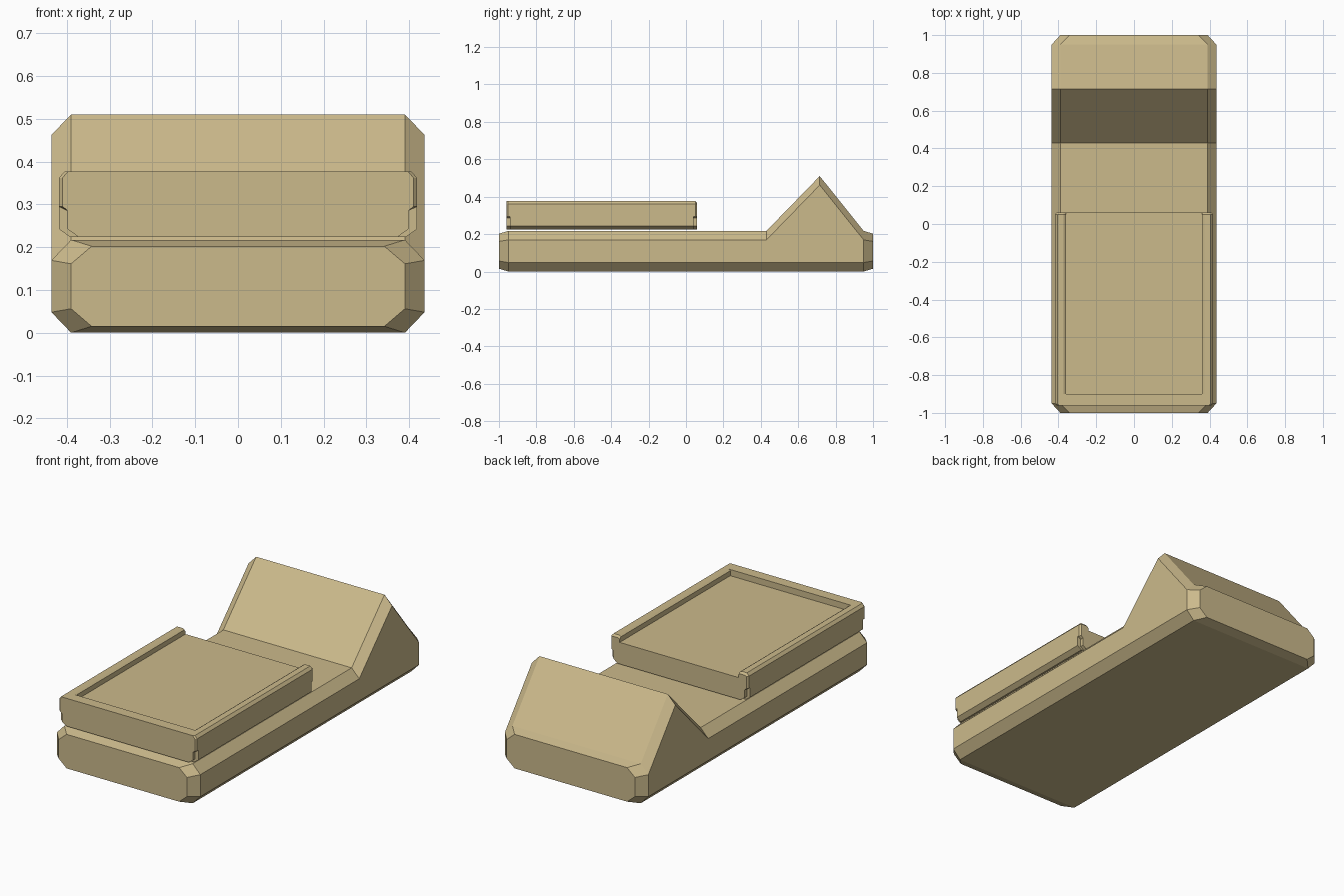
import bpy, bmesh

if "Cube" in bpy.data.objects:
    bpy.data.objects.remove(bpy.data.objects["Cube"])

tan = bpy.data.materials.new("tan")
tan.diffuse_color = (0.60, 0.49, 0.26, 1)
tan.use_nodes = True
tan.node_tree.nodes["Principled BSDF"].inputs["Base Color"].default_value = tan.diffuse_color


def loft(name, rings):
    """Skin a list of (y, right-half section) rings, mirrored across x."""
    bm = bmesh.new()
    loops = []
    for y, half in rings:
        full = half + [(-x, z) for x, z in reversed(half)]
        loops.append([bm.verts.new((x, y, z)) for x, z in full])
    n = len(loops[0])
    for a, b in zip(loops, loops[1:]):
        for i in range(n):
            j = (i + 1) % n
            bm.faces.new((a[i], a[j], b[j], b[i]))
    bm.faces.new(loops[0])
    bm.faces.new(loops[-1])
    bmesh.ops.remove_doubles(bm, verts=bm.verts, dist=1e-5)
    bmesh.ops.recalc_face_normals(bm, faces=bm.faces)
    me = bpy.data.meshes.new(name)
    bm.to_mesh(me)
    bm.free()
    me.materials.append(tan)
    ob = bpy.data.objects.new(name, me)
    bpy.context.collection.objects.link(ob)
    return ob


# Chamfered base slab with a ridge near the back
def slab(w, bottom, top, cx=0.046, cz=0.048):
    return [(w - cx, bottom), (w, bottom + cz), (w, top - cz), (w - cx, top)]


end = slab(0.39, 0.015, 0.202, 0.048, 0.041)
low = slab(0.436, 0.0, 0.217)
loft("base", [(-1.0, end), (-0.95, low), (0.43, low),
              (0.715, slab(0.436, 0.0, 0.51)), (0.95, low), (1.0, end)])


# Tray: rails on both sides, rim at the front, open at the back
def tray(upper, lower, recessed, top=0.377):
    lip, floor = (top - 0.007, 0.343) if recessed else (top, top)
    return [(lower - 0.025, 0.224), (lower, 0.242), (lower, 0.285),
            (upper, 0.295), (upper, 0.362), (upper - 0.013, top),
            (0.372, top), (0.361, lip), (0.361, floor)]


loft("tray", [(-0.96, tray(0.41, 0.398, False)),
              (-0.952, tray(0.418, 0.398, False)),
              (-0.942, tray(0.418, 0.398, False)),
              (-0.942, tray(0.418, 0.418, False)),
              (-0.90, tray(0.418, 0.418, False)),
              (-0.90, tray(0.418, 0.418, True)),
              (0.04, tray(0.418, 0.418, True)),
              (0.04, tray(0.418, 0.398, True)),
              (0.05, tray(0.418, 0.398, True)),
              (0.06, tray(0.41, 0.398, True, 0.366))])
